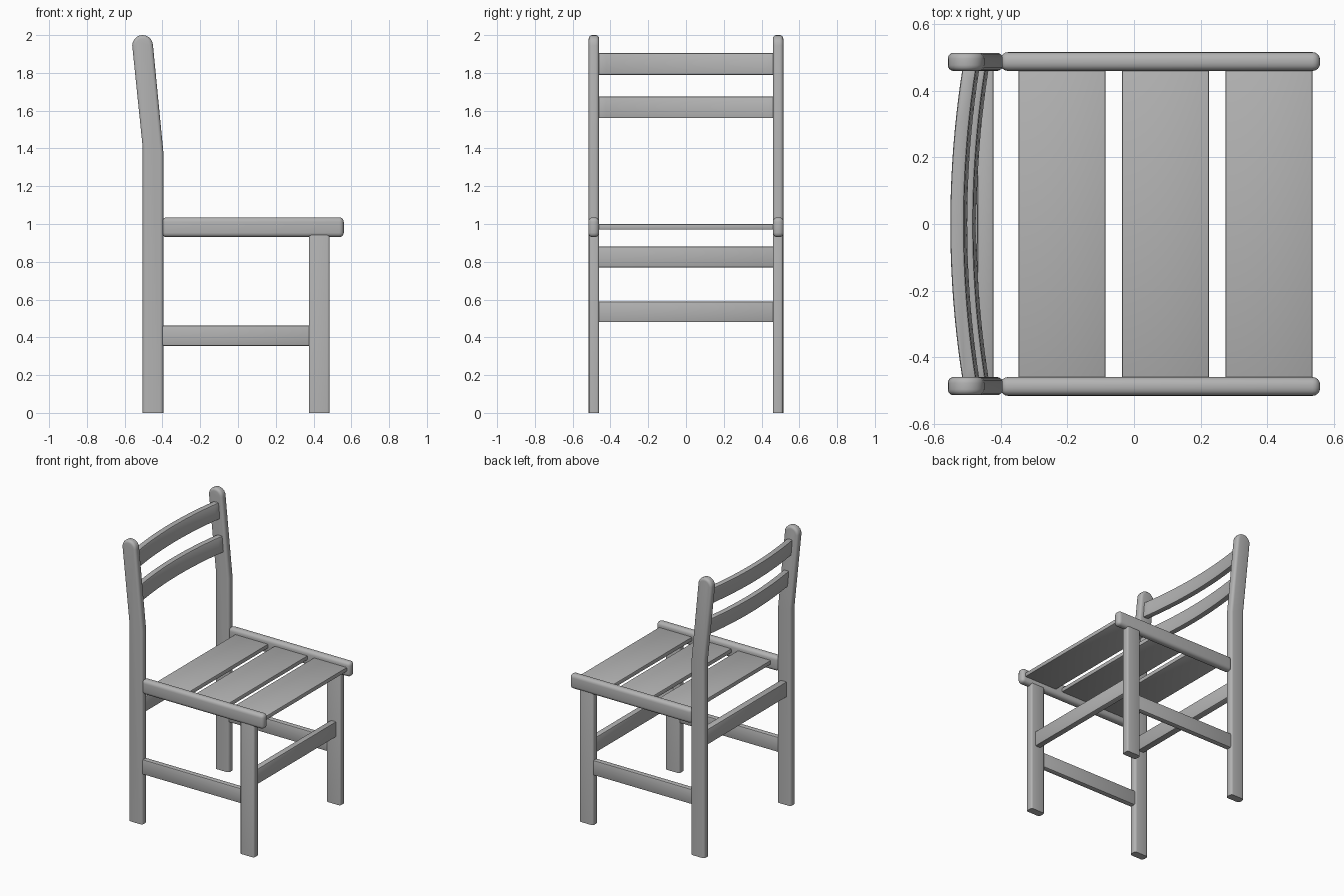
import bpy, bmesh, math
from mathutils import Vector

cube = bpy.data.objects.get("Cube")
if cube:
    bpy.data.objects.remove(cube, do_unlink=True)

wood = bpy.data.materials.new("grey_wood")
wood.use_nodes = True
colour = (0.45, 0.45, 0.45, 1)
wood.diffuse_color = colour
wood.node_tree.nodes["Principled BSDF"].inputs["Base Color"].default_value = colour


def prism(name, outline, low, high, axis="Y", bevel=0.01, segments=2, lean=0):
    """Extrude an outline along an axis, round its sharp edges, lean it back."""
    bm = bmesh.new()

    def place(a, b, c):
        return Vector((a, c, b)) if axis == "Y" else Vector((a, b, c))

    base = bm.faces.new([bm.verts.new(place(a, b, low)) for a, b in outline])
    grown = bmesh.ops.extrude_face_region(bm, geom=[base])["geom"]
    bmesh.ops.translate(bm, vec=place(0, 0, high - low),
                        verts=[g for g in grown if isinstance(g, bmesh.types.BMVert)])
    bmesh.ops.recalc_face_normals(bm, faces=bm.faces)
    # Feet keep a flat, sharp rim on the floor
    edges = [e for e in bm.edges if e.calc_face_angle(0) > math.radians(30)
             and max(v.co.z for v in e.verts) > 0.001]
    bmesh.ops.bevel(bm, geom=edges, offset=bevel, segments=segments,
                    profile=0.5, affect="EDGES", clamp_overlap=True)
    middle = (low + high) / 2
    for v in bm.verts:
        v.co.x -= lean * (v.co.z - middle)
    bmesh.ops.recalc_face_normals(bm, faces=bm.faces)
    mesh = bpy.data.meshes.new(name)
    bm.to_mesh(mesh)
    bm.free()
    mesh.materials.append(wood)
    obj = bpy.data.objects.new(name, mesh)
    bpy.context.collection.objects.link(obj)
    bpy.ops.object.select_all(action="DESELECT")
    obj.select_set(True)
    bpy.context.view_layer.objects.active = obj
    bpy.ops.object.shade_smooth_by_angle(angle=math.radians(40))
    return obj


def rect(x0, x1, z0, z1):
    return [(x0, z0), (x1, z0), (x1, z1), (x0, z1)]


# Back post profile: straight, bent backwards, with a round top
round_top = [(-0.505 + 0.055 * math.cos(math.pi * i / 10),
              1.945 + 0.055 * math.sin(math.pi * i / 10)) for i in range(11)]
post = [(-0.505, 0), (-0.395, 0), (-0.395, 1.38)] + round_top + [(-0.505, 1.41)]

# Side frames
for side, s in (("left", 1), ("right", -1)):
    def span(inner, outer):
        return sorted((s * inner, s * outer))
    prism(f"back_post_{side}", post, *span(0.46, 0.515), bevel=0.018, segments=4)
    prism(f"front_leg_{side}", rect(0.375, 0.485, 0, 0.95), *span(0.46, 0.513),
          bevel=0.012, segments=3)
    prism(f"seat_rail_{side}", rect(-0.402, 0.56, 0.93, 1.035), *span(0.46, 0.517),
          bevel=0.024, segments=4)
    prism(f"side_stretcher_{side}", rect(-0.41, 0.39, 0.355, 0.462),
          *span(0.467, 0.507), bevel=0.008)

# Cross rails between the legs
prism("front_stretcher", rect(0.408, 0.452, 0.48, 0.59), -0.47, 0.47, bevel=0.008)
prism("back_stretcher", rect(-0.472, -0.422, 0.77, 0.88), -0.47, 0.47, bevel=0.008)

# Seat slats
for i in range(3):
    x = -0.347 + 0.311 * i
    prism(f"seat_slat_{i + 1}", rect(x, x + 0.262, 0.97, 1.0), -0.47, 0.47, bevel=0.006)

# Curved backrest slats, bowed backwards
for name, x, z0, z1 in (("lower_back_slat", -0.462, 1.56, 1.675),
                        ("upper_back_slat", -0.49, 1.79, 1.905)):
    ys = [0.47 * (i / 10 - 1) for i in range(21)]
    bow = [(x - 0.037 * (1 - (y / 0.47) ** 2), y) for y in ys]
    outline = [(a + 0.021, y) for a, y in bow] + [(a - 0.021, y) for a, y in reversed(bow)]
    prism(name, outline, z0, z1, axis="Z", bevel=0.008, lean=0.09)
